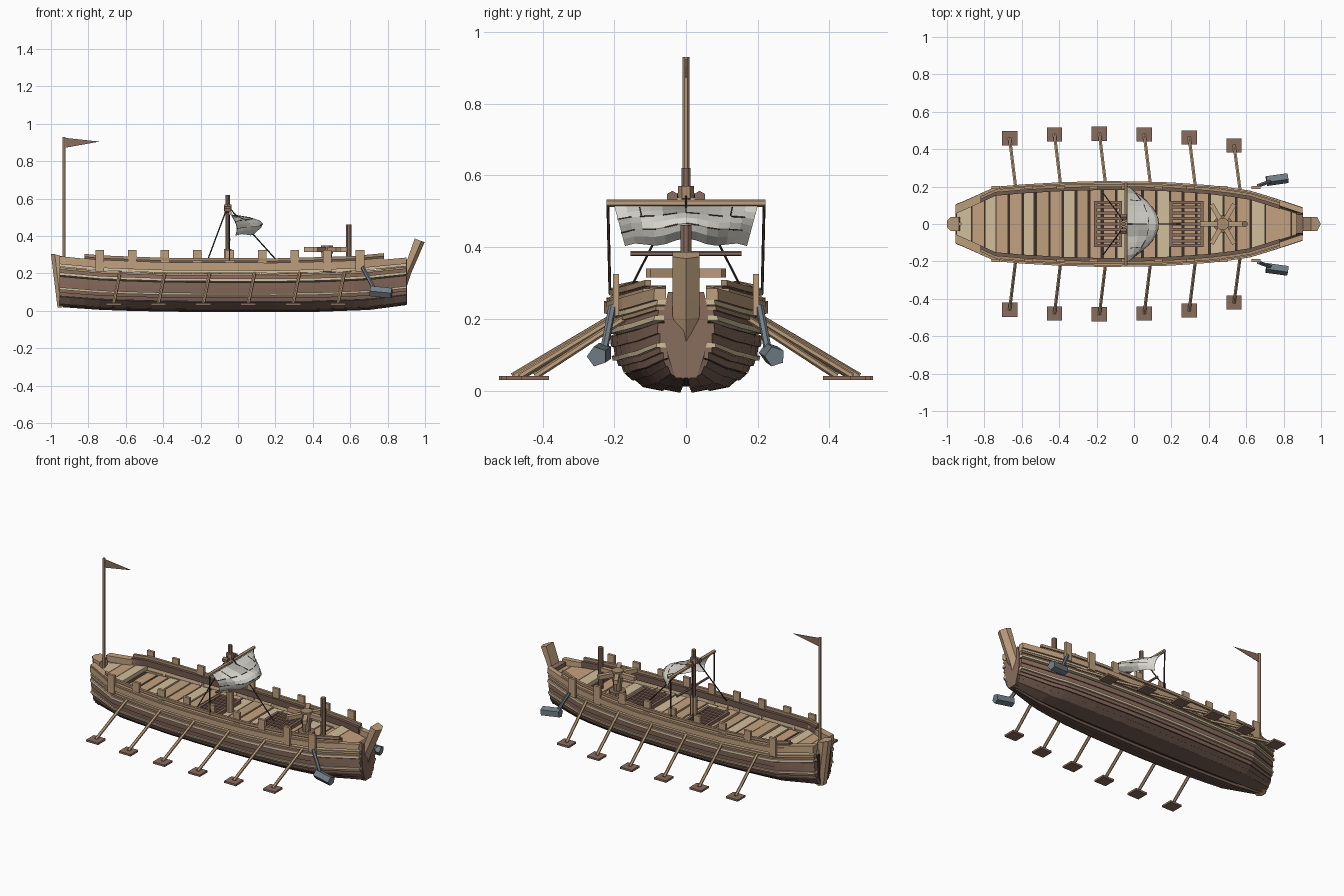
import bpy, bmesh, math, random
from mathutils import Vector

random.seed(4)
cube = bpy.data.objects.get("Cube")
if cube:
    bpy.data.objects.remove(cube)


def material(name, r, g, b):
    m = bpy.data.materials.new(name)
    m.use_nodes = True
    colour = (r, g, b, 1)
    m.diffuse_color = colour
    m.node_tree.nodes["Principled BSDF"].inputs["Base Color"].default_value = colour
    return m


TAN = material("tan wood", .52, .35, .21)
DECK = material("warm deck wood", .56, .36, .22)
CREAM = material("cream wood", .64, .51, .33)
BROWN = material("mauve brown wood", .25, .15, .11)
DARK = material("dark brown wood", .165, .102, .077)
OAK = material("weathered oak", .40, .265, .155)
IRON = material("grey iron", .17, .21, .24)
SAIL = material("pale canvas", .70, .69, .63)
PATCH = material("grey canvas", .46, .46, .42)
PITCH = material("pitch black brown", .045, .03, .022)


def finish(name, bm, *mats):
    bmesh.ops.recalc_face_normals(bm, faces=bm.faces)
    mesh = bpy.data.meshes.new(name)
    bm.to_mesh(mesh)
    bm.free()
    for m in mats:
        mesh.materials.append(m)
    ob = bpy.data.objects.new(name, mesh)
    bpy.context.collection.objects.link(ob)
    return ob


def loft(name, rings, mat):
    """Skin closed rings of points and cap both ends."""
    bm = bmesh.new()
    vs = [[bm.verts.new(p) for p in ring] for ring in rings]
    n = len(vs[0])
    for a, b in zip(vs, vs[1:]):
        for i in range(n):
            j = (i + 1) % n
            bm.faces.new((a[i], a[j], b[j], b[i]))
    bm.faces.new(vs[0])
    bm.faces.new(vs[-1])
    return finish(name, bm, mat)


def box(name, x0, x1, y0, y1, z0, z1, mat):
    return loft(name, [[(x, y0, z0), (x, y1, z0), (x, y1, z1), (x, y0, z1)] for x in (x0, x1)], mat)


def rod(name, p, q, r, mat, sides=6, r2=None):
    p, q = Vector(p), Vector(q)
    turn = (q - p).to_track_quat('Z', 'Y')
    rings = []
    for c, rad in ((p, r), (q, r2 or r)):
        angles = [math.tau * (i + .5) / sides for i in range(sides)]
        rings.append([c + turn @ Vector((rad * math.cos(a), rad * math.sin(a), 0)) for a in angles])
    return loft(name, rings, mat)


def lerp_table(table, x):
    for (x0, v0), (x1, v1) in zip(table, table[1:]):
        if x <= x1:
            return v0 + (v1 - v0) * max(0, x - x0) / (x1 - x0)
    return table[-1][1]


# Hull lines: half width, sheer, bottom and cross-section
WIDTH = [(-.96, .085), (-.9, .11), (-.74, .183), (-.5, .204), (-.2, .213), (.1, .212),
         (.35, .198), (.6, .168), (.75, .122), (.9, .072)]
SHEER = [(-.96, .285), (-.74, .263), (-.4, .25), (.2, .247), (.6, .258), (.9, .285)]
BOTTOM = [(-.96, .03), (-.7, .012), (-.3, .003), (.4, .003), (.7, .014), (.9, .04)]
SIDE_Y = [(0, .08), (1, .55), (2, .79), (3, .9), (4, .96), (5, .98), (6, 1)]
SIDE_Z = [(0, 0), (1, .05), (2, .2), (3, .4), (4, .65), (5, .82), (6, 1)]
STATIONS = [-.955, -.9, -.82, -.74, -.6, -.4, -.2, 0, .2, .4, .52, .62, .7, .78, .84, .9]


def hull(x, s, out=0.0):
    low = lerp_table(BOTTOM, x)
    y = lerp_table(WIDTH, x) * lerp_table(SIDE_Y, s)
    z = low + (lerp_table(SHEER, x) - low) * lerp_table(SIDE_Z, s)
    steep = min(1, s / 2.5)
    return y + out * steep, z - out * (1 - steep)


# Inner hull body that shows through the plank gaps
rings = []
for x in STATIONS:
    half = [hull(x, s, -.008) for s in (0, 1, 2, 3, 4, 4.6)]
    rings.append([(x, y, z) for y, z in half] + [(x, -y, z) for y, z in reversed(half)])
loft("hull_core", rings, PITCH)

# Overlapping hull planks: lower edge, upper edge, thickness, colour
STRAKES = [(0, .5, .006, DARK), (.5, 1, .009, DARK), (1, 1.5, .005, DARK), (1.5, 1.93, .009, DARK),
           (2, 2.35, .004, BROWN), (2.35, 2.65, .010, BROWN), (2.65, 2.9, .018, CREAM),
           (2.9, 3.35, .006, BROWN), (3.35, 3.83, .010, BROWN), (3.93, 4.25, .018, CREAM),
           (4.25, 4.6, .006, BROWN), (4.6, 4.88, .012, OAK), (4.95, 5.25, .008, CREAM),
           (5.25, 6, .016, TAN)]
for side, label in ((1, "left"), (-1, "right")):
    for n, (s0, s1, thick, mat) in enumerate(STRAKES):
        rings = []
        for x in STATIONS:
            corners = [hull(x, s0, -.016), hull(x, s0, thick + .003), hull(x, s1, thick), hull(x, s1, -.016)]
            rings.append([(x, side * y, z) for y, z in corners])
        loft(f"{label}_hull_plank_{n}", rings, mat)

    # Gunwale rails, one stacked above the other
    for name, dy, w, z0, z1, mat in (("gunwale", -.008, .016, 0, .01, TAN), ("inner_rail", -.022, .010, -.02, .018, DARK),
                                     ("top_rail", -.006, .008, .018, .034, OAK)):
        rings = []
        for x in STATIONS[2:14]:
            y, z = hull(x, 6)
            y += dy
            rings.append([(x, side * (y + a), z + b) for a, b in ((-w, z0), (w, z0), (w, z1), (-w, z1))])
        loft(f"{label}_{name}", rings, mat)

    # Thick cheek timbers at the stern
    rings = []
    for x in STATIONS[:4]:
        y, z = hull(x, 6)
        rings.append([(x, side * (y + a), z + b) for a, b in ((-.032, -.03), (.01, -.03), (.01, .008), (-.032, .008))])
    loft(f"{label}_stern_cheek", rings, TAN)

    # Bulwark posts in a straight row, the last one standing clear of the bow
    for n in range(9):
        x = -.74 + n * .174
        box(f"{label}_post_{n}", x - .023, x + .023, side * .187, side * .203, .21, .325, TAN)

    # Oars with flat blades
    for n, reach in enumerate((.458, .478, .483, .478, .463, .42)):
        x = -.665 + n * .24
        y, z = hull(x, 4.7)
        rod(f"{label}_oar_{n}", (x + .036, side * (y - .02), .215), (x, side * reach, .04), .0095, TAN)
        box(f"{label}_oar_blade_{n}", x - .041, x + .041, side * (reach - .038), side * (reach + .038), .029, .041, BROWN)

    # Anchor hung from the last post
    rod(f"{label}_anchor_shank", (.665, side * .205, .235), (.735, side * .23, .105), .011, IRON)
    rod(f"{label}_anchor_head", (.708, side * .232, .106), (.822, side * .248, .095), .029, IRON, 5)


# Deck of cross planks, raised at bow and stern
def deck_plank(name, x0, x1, z, mat):
    inset = .026
    rings = []
    for x in (x0, x1):
        y = lerp_table(WIDTH, x) - inset
        rings.append([(x, -y, z - .025), (x, y, z - .025), (x, y, z), (x, -y, z)])
    loft(name, rings, mat)


for n in range(19):
    x = -.735 + n * .0715
    mat = (DECK, DECK, CREAM, TAN, DECK, CREAM, TAN)[n % 7]
    deck_plank(f"deck_plank_{n}", x, x + random.uniform(.057, .067), random.uniform(.203, .208), mat)
for n, (x0, x1, mat) in enumerate(((.628, .70, CREAM), (.703, .84, DECK), (.843, .9, TAN))):
    deck_plank(f"bow_deck_{n}", x0, x1, .25, mat)
for n, (x0, x1, mat) in enumerate(((-.95, -.87, CREAM), (-.867, -.80, DECK), (-.797, -.738, CREAM))):
    deck_plank(f"stern_deck_{n}", x0, x1, .245, mat)

# Open hatch gratings lying on the deck
for name, x0, x1 in (("aft", -.215, -.065), ("fore", .19, .372)):
    for side in (1, -1):
        box(f"{name}_hatch_side", x0, x1, side * .106, side * .122, .2, .226, BROWN)
    for x in (x0, x1 - .016):
        box(f"{name}_hatch_end", x, x + .016, -.122, .122, .2, .226, BROWN)
    for n in range(7):
        y = -.09 + n * .03
        box(f"{name}_hatch_slat_{n}", x0, x1, y - .008, y + .008, .205, .221, BROWN)

# Ridged stem post and the bow plate below it
rings = []
for back, front, z, zf, w in ((.885, .902, .14, .13, .012), (.885, .925, .21, .2, .037),
                              (.9, .945, .26, .245, .037), (.945, .998, .387, .368, .037)):
    rings.append([(back, -w, z), (front - .018, -w, zf + .005), (front, 0, zf), (front - .018, w, zf + .005), (back, w, z)])
loft("stem_post", rings, TAN)
bow = [(.03, .035), (.058, .13), (.062, .22), (.05, .275)]
loft("bow_plate", [[(x, y, z) for y, z in bow] + [(x, -y, z) for y, z in reversed(bow)] for x in (.87, .904)], BROWN)

# Leaning ridged stern post and flagpole with pennant
rings = []
for back, front, z, zf in ((-.965, -.915, .018, .03), (-1, -.935, .303, .29)):
    rings.append([(front, -.038, zf), (back + .02, -.038, z), (back, -.018, z), (back, .018, z),
                  (back + .02, .038, z), (front, .038, zf)])
loft("stern_post", rings, TAN)
rod("flagpole", (-.93, 0, .24), (-.93, 0, .93), .0095, TAN)
loft("pennant", [[(-.925, y, .925), (-.74, y, .905), (-.925, y, .872)] for y in (-.001, .001)], BROWN)

# Mast, yards and pulley blocks
MX = -.055
rod("mast", (MX, 0, .19), (MX, 0, .62), .013, BROWN, 8)
rod("mast_collar", (MX, 0, .2), (MX, 0, .33), .022, TAN, 8)
rod("yard", (MX + .012, -.222, .523), (MX + .012, .222, .523), .0105, TAN)
rod("lower_yard", (MX + .01, -.155, .382), (MX + .01, .155, .382), .007, BROWN)
rod("mast_block_top", (MX, 0, .535), (MX, 0, .57), .022, OAK)
rod("fore_stay", (MX, 0, .56), (.25, 0, .222), .0035, PITCH)
for side in (1, -1):
    rod("mast_block", (MX - .018, side * .038, .54), (MX + .014, side * .038, .54), .017, BROWN)
    rod("aft_stay", (MX, side * .015, .56), (-.165, side * .165, .265), .0035, PITCH)
    rod("yard_rope", (MX + .01, side * .218, .523), (MX + .01, side * .212, .27), .004, PITCH)


# Billowing sail, fullest in the middle and drawn back at the corners
def sail_point(u, v):
    belly = math.sin(math.pi * .72 * v)
    x = -.035 + .168 * belly * (1 - .82 * u * u)
    z = .515 - .118 * v + .025 * belly * (1 - u * u) + .008 * v * math.cos(u * 7)
    return x, u * (.2 - .03 * v), z


bm = bmesh.new()
cols, rows = 12, 6
grid = [[bm.verts.new(sail_point(2 * i / cols - 1, j / rows)) for i in range(cols + 1)] for j in range(rows + 1)]
for j in range(rows):
    for i in range(cols):
        f = bm.faces.new((grid[j][i], grid[j][i + 1], grid[j + 1][i + 1], grid[j + 1][i]))
        f.material_index = int((i // 2 + j // 2 * 2) % 6 == 2)
sail = finish("sail", bm, SAIL, PATCH)
sail.modifiers.new("thickness", 'SOLIDIFY').thickness = .004
for v in (.33, .67):
    for i in range(0, cols, 2):
        u = 2 * i / cols - 1
        rod("sail_seam", sail_point(u, v), sail_point(u + .2, v), .0025, PITCH, 4)
for u in (-.65, 0, .65):
    rod("sail_seam_upright", sail_point(u, .05), sail_point(u, .3), .0025, PITCH, 4)

# Capstan with six bars, and the bow mooring post
CX = .475
rod("capstan_base", (CX, 0, .2), (CX, 0, .225), .05, BROWN, 8)
rod("capstan_drum", (CX, 0, .22), (CX, 0, .31), .022, OAK, 8, .032)
rod("capstan_head", (CX, 0, .31), (CX, 0, .35), .035, OAK, 8)
for n in range(6):
    a = n * math.tau / 6
    c, s = math.cos(a), math.sin(a)
    rod(f"capstan_bar_{n}", (CX, 0, .328), (CX + .122 * c, .122 * s, .328), .018, TAN, 4)
rod("mooring_post", (.592, 0, .19), (.592, 0, .462), .016, BROWN, 8)
